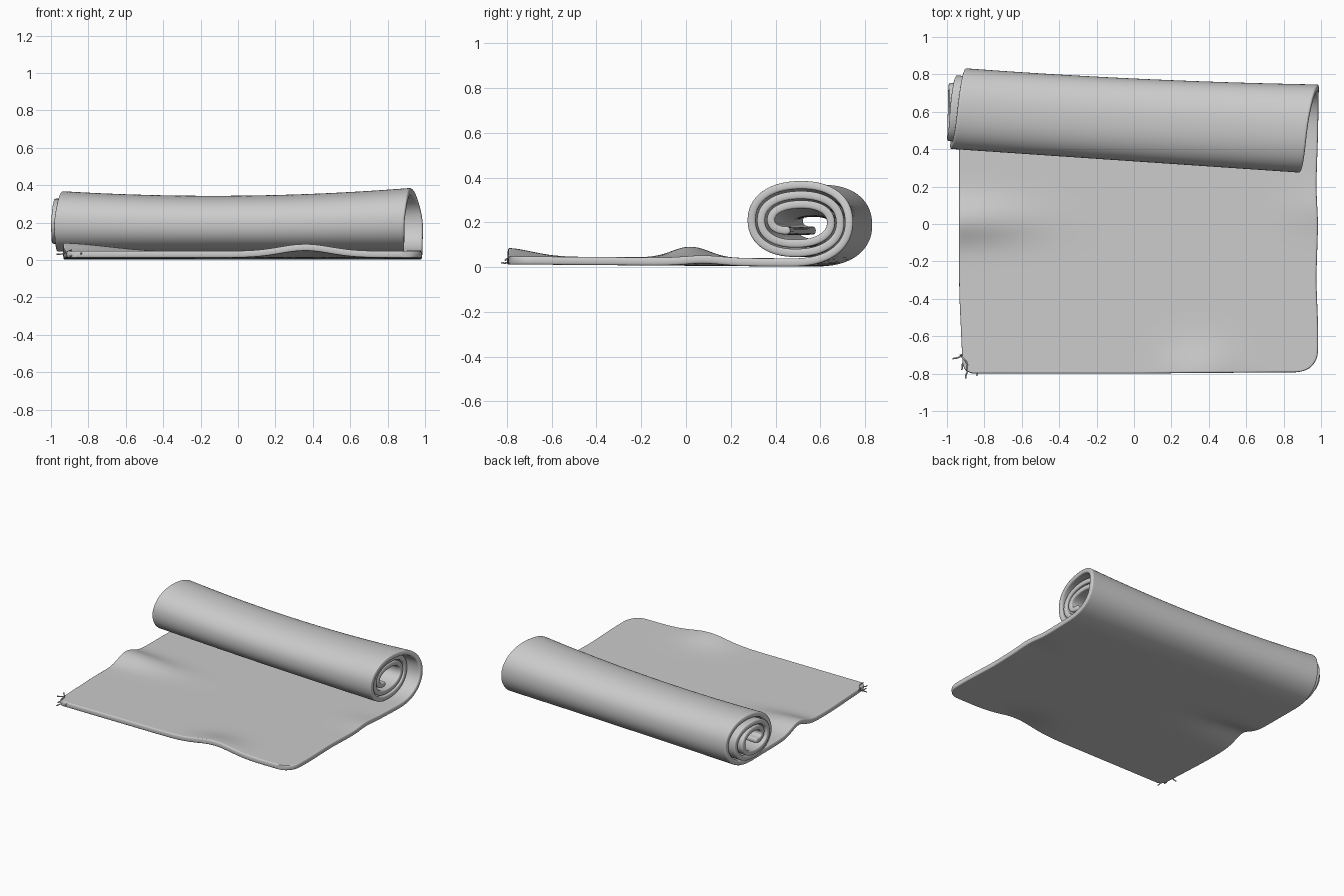
import bpy, bmesh, math, random
from mathutils import Vector

cube = bpy.data.objects.get("Cube")
if cube:
    bpy.data.objects.remove(cube, do_unlink=True)

random.seed(4)
THICK = 0.036
PITCH = 0.042
TURNS = 2.95
FRONT = -0.8

grey = bpy.data.materials.new("soft grey fabric")
grey.use_nodes = True
grey.diffuse_color = (0.6, 0.6, 0.6, 1)
grey.node_tree.nodes["Principled BSDF"].inputs["Base Color"].default_value = (0.6, 0.6, 0.6, 1)


def lerp_keys(keys, t):
    """Piecewise linear value through (position, value) pairs."""
    for (p, a), (q, b) in zip(keys, keys[1:]):
        if t <= q:
            return a + (b - a) * max(0, t - p) / (q - p)
    return keys[-1][1]


def bump(v, centre, width):
    return math.exp(-((v - centre) / width) ** 2)


def corner(d, r):
    """Inset of a rounded corner at distance d from the edge."""
    return r - math.sqrt(max(0, r * r - (r - d) ** 2)) if d < r else 0


# Side edges: along the flat part by y, along the roll by turns
FLAT_L = [(-0.8, -0.915), (-0.4, -0.935), (0.5, -0.935)]
FLAT_R = [(-0.8, 0.985), (-0.55, 0.985), (-0.3, 0.975), (0, 0.985), (0.2, 0.975), (0.5, 0.985)]
ROLL_L = [(0, -0.935), (0.25, -0.905), (0.5, -0.945), (0.75, -0.985),
          (1.25, -0.955), (1.5, -0.985), (1.75, -1.0), (3, -0.98)]
ROLL_R = [(0, 0.985), (0.25, 0.99), (0.5, 0.925), (0.75, 0.89), (3, 0.88)]


def roll_shape(x):
    """Centre and starting half sizes of the roll at x."""
    top = 0.345 + 0.01 * x + 0.038 * x * x - THICK / 2
    front = 0.333 - 0.068 * x + THICK / 2
    back = 0.78 - 0.047 * x + 0.015 * x * x - THICK / 2
    half_w = (back - front + PITCH) / 2
    half_h = (top - 0.02 + PITCH / 2) / 2
    return back - half_w + PITCH / 4, 0.02 + half_h, half_w, half_h


def flat_point(u, f):
    y0 = FRONT + f * 1.3
    d = y0 - FRONT
    left = lerp_keys(FLAT_L, y0) + corner(d, 0.05)
    right = lerp_keys(FLAT_R, y0) - corner(d, 0.11)
    x = left + (right - left) * u
    y = FRONT + f * (roll_shape(x)[0] - FRONT) + 0.008 * max(0, x) * (1 - f)
    z = 0.03 - 0.01 * f
    # Ripples lifting the front and side edges
    z += 0.042 * bump(x, 0.36, 0.17) * bump(y, FRONT, 0.15)
    z += 0.055 * bump(y, 0.02, 0.1) * bump(x, -0.94, 0.35)
    z += 0.012 * bump(y, 0.08, 0.1) * bump(x, 0.98, 0.15)
    return Vector((x, y, z))


def roll_point(u, t):
    left, right = lerp_keys(ROLL_L, t), lerp_keys(ROLL_R, t)
    x = left + (right - left) * u
    cy, cz, w, h = roll_shape(x)
    shrink = PITCH * t + 0.15 * max(0, t - 2.6) ** 2
    s, c = math.sin(math.tau * t), math.cos(math.tau * t)
    y = cy + (w - shrink) * math.copysign(abs(s) ** 0.9, s)
    z = cz - (h - shrink) * math.copysign(abs(c) ** 0.9, c)
    return Vector((x, y, z))


# Rolled mat: one sheet, dense near its edges, thickened and smoothed
inner = [i / 18 for i in range(1, 18)]
us = [0, 0.007, 0.02] + inner + [0.98, 0.993, 1]
fs = [0, 0.008, 0.02, 0.04, 0.065, 0.09] + [0.13 + i * 0.0435 for i in range(20)]
ts = [i * TURNS / 74 for i in range(75)]
rows = [[flat_point(u, f) for u in us] for f in fs]
rows += [[roll_point(u, t) for u in us] for t in ts]

bm = bmesh.new()
grid = [[bm.verts.new(p) for p in row] for row in rows]
for a, b in zip(grid, grid[1:]):
    for i in range(len(us) - 1):
        bm.faces.new((a[i], a[i + 1], b[i + 1], b[i]))
mesh = bpy.data.meshes.new("rolled_mat")
bm.to_mesh(mesh)
bm.free()
mesh.shade_smooth()
mat_obj = bpy.data.objects.new("rolled_mat", mesh)
bpy.context.collection.objects.link(mat_obj)
mesh.materials.append(grey)
solid = mat_obj.modifiers.new("thickness", 'SOLIDIFY')
solid.thickness = THICK
solid.offset = 0
sub = mat_obj.modifiers.new("rounding", 'SUBSURF')
sub.levels = sub.render_levels = 2


# Frayed threads at the front corner
def thread(name, start, end):
    curve = bpy.data.curves.new(name, 'CURVE')
    curve.dimensions = '3D'
    curve.bevel_depth = 0.004
    curve.bevel_resolution = 1
    curve.use_fill_caps = True
    spline = curve.splines.new('BEZIER')
    spline.bezier_points.add(2)
    a, b = Vector(start), Vector(end)
    mid = (a + b) / 2 + Vector([random.uniform(-0.012, 0.012) for _ in range(3)])
    for point, co in zip(spline.bezier_points, (a, mid, b)):
        point.co = co
        point.handle_left_type = point.handle_right_type = 'AUTO'
    curve.materials.append(grey)
    obj = bpy.data.objects.new(name, curve)
    bpy.context.collection.objects.link(obj)


ends = [((-0.90, -0.69, 0.04), (-0.97, -0.72, 0.03)),
        ((-0.90, -0.68, 0.03), (-0.93, -0.70, 0.06)),
        ((-0.92, -0.71, 0.04), (-0.89, -0.79, 0.05)),
        ((-0.90, -0.72, 0.03), (-0.92, -0.78, 0.02)),
        ((-0.88, -0.77, 0.03), (-0.90, -0.825, 0.02)),
        ((-0.86, -0.78, 0.04), (-0.84, -0.81, 0.03))]
for i, (a, b) in enumerate(ends):
    thread(f"frayed_thread_{i + 1}", a, b)
